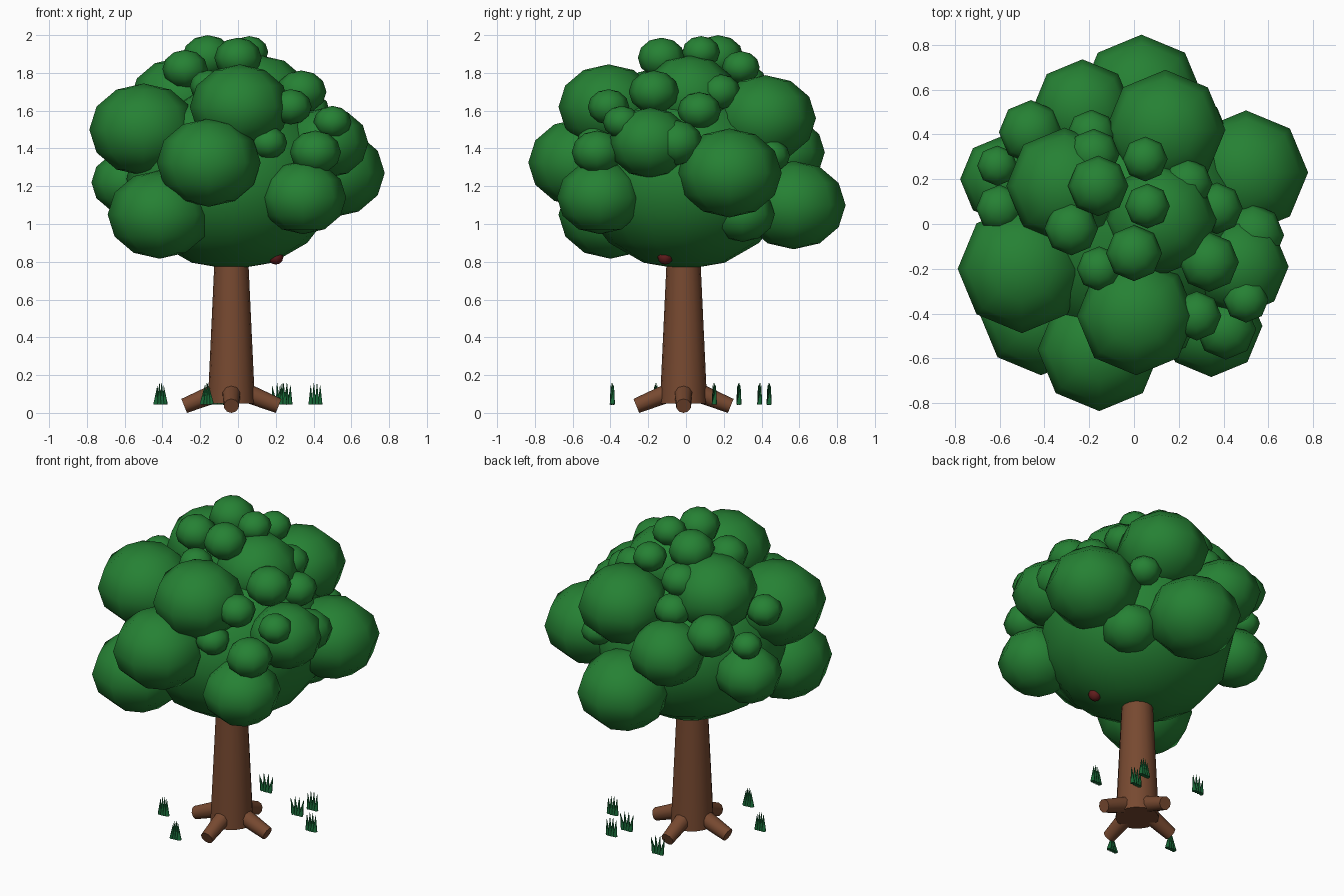
import bpy, bmesh, math
from mathutils import Vector, Matrix


def material(name, rgb):
    m = bpy.data.materials.new(name)
    m.diffuse_color = (*rgb, 1)
    return m


LEAF = material("leaf green", (0.019, 0.22, 0.034))
BARK = material("bark brown", (0.185, 0.067, 0.03))
GRASS = material("grass green", (0.008, 0.13, 0.035))
RED = material("dark red", (0.12, 0.012, 0.012))


def finish(name, bm, mat, smooth=True):
    me = bpy.data.meshes.new(name)
    bm.to_mesh(me)
    bm.free()
    me.materials.append(mat)
    for p in me.polygons:
        p.use_smooth = smooth and len(p.vertices) <= 4
    ob = bpy.data.objects.new(name, me)
    bpy.context.collection.objects.link(ob)
    return ob


def blob(name, x, y, z, r, mat=LEAF, seg=8, rings=6, squash=0.85):
    bm = bmesh.new()
    bmesh.ops.create_uvsphere(bm, u_segments=seg, v_segments=rings, radius=r)
    bmesh.ops.scale(bm, vec=(1, 1, squash), verts=bm.verts)
    bmesh.ops.translate(bm, vec=(x, y, z), verts=bm.verts)
    return finish(name, bm, mat)


def add_cone(bm, a, b, r1, r2, seg):
    a, b = Vector(a), Vector(b)
    d = b - a
    rot = d.to_track_quat('Z', 'Y').to_matrix().to_4x4()
    bmesh.ops.create_cone(bm, cap_ends=True, segments=seg, radius1=r1, radius2=r2,
                          depth=d.length, matrix=Matrix.Translation((a + b) / 2) @ rot)


# Trunk
TX, TY = -0.035, -0.013
bm = bmesh.new()
add_cone(bm, (TX, TY, 0.05), (TX, TY, 0.95), 0.125, 0.083, 16)
finish("trunk", bm, BARK)

# Four roots sloping out and down
for i in range(4):
    c, s = math.cos(i * math.pi / 2), math.sin(i * math.pi / 2)
    bm = bmesh.new()
    add_cone(bm, (TX + 0.05 * c, TY + 0.05 * s, 0.118),
             (TX + 0.25 * c, TY + 0.25 * s, 0.037), 0.052, 0.04, 10)
    finish("root", bm, BARK)

# Canopy core
blob("canopy_core", -0.03, -0.01, 1.24, 0.56, seg=16, rings=8, squash=0.86)

# Leaf clumps: x, y, z, radius
large = [
    (0.50, 0.23, 1.27, 0.277), (-0.50, -0.20, 1.50, 0.287),
    (0.033, 0.57, 1.10, 0.275), (-0.155, -0.56, 1.325, 0.275),
    (0.01, -0.41, 1.62, 0.265), (0.345, -0.455, 1.14, 0.228),
    (-0.415, -0.40, 1.05, 0.275), (-0.23, 0.51, 1.38, 0.225),
    (0.14, 0.42, 1.56, 0.268), (-0.31, 0.17, 1.66, 0.26),
    (0.12, 0.02, 1.68, 0.25), (0.47, -0.19, 1.43, 0.22),
    (-0.58, 0.20, 1.22, 0.196),
]
small = [
    (-0.46, 0.41, 1.51, 0.143), (-0.61, 0.26, 1.43, 0.09),
    (-0.60, 0.07, 1.58, 0.105), (-0.18, 0.31, 1.75, 0.115),
    (-0.19, 0.40, 1.60, 0.11), (-0.16, 0.17, 1.885, 0.135),
    (0.05, 0.29, 1.83, 0.10), (0.06, 0.08, 1.91, 0.10),
    (-0.28, -0.02, 1.82, 0.12), (0.0, -0.13, 1.88, 0.125),
    (-0.155, -0.20, 1.73, 0.10), (0.335, -0.17, 1.70, 0.133),
    (0.37, 0.07, 1.60, 0.115), (0.24, 0.18, 1.70, 0.11),
    (0.53, -0.05, 1.43, 0.14), (0.50, -0.34, 1.54, 0.10),
    (0.28, -0.41, 1.62, 0.11), (0.41, -0.47, 1.38, 0.135),
    (0.16, -0.48, 1.43, 0.10), (0.30, 0.45, 1.36, 0.10),
    (0.28, 0.30, 1.05, 0.17),
]
for p in large:
    blob("large_leaf_clump", *p)
for p in small:
    blob("small_leaf_clump", *p)

# Fruit just peeking out under the canopy
blob("fruit", 0.20, -0.11, 0.825, 0.04, RED, squash=1)

# Grass tufts: x, y, lean of the blade tips (negative gathers them)
for x, y, lean in [(-0.41, -0.16, -0.35), (-0.165, -0.39, -0.6), (-0.11, 0.44, 0.7),
                   (0.22, 0.28, 0.6), (0.25, 0.39, 0.1), (0.41, 0.15, 0.0)]:
    bm = bmesh.new()
    for k in (-1, -0.33, 0.33, 1):
        bx = 0.025 * k
        h = 0.12 - 0.02 * abs(k)
        add_cone(bm, (x + bx, y, 0.045), (x + bx * (1 + lean), y + 0.008 * k, 0.045 + h),
                 0.014, 0.001, 6)
    finish("grass_tuft", bm, GRASS)
